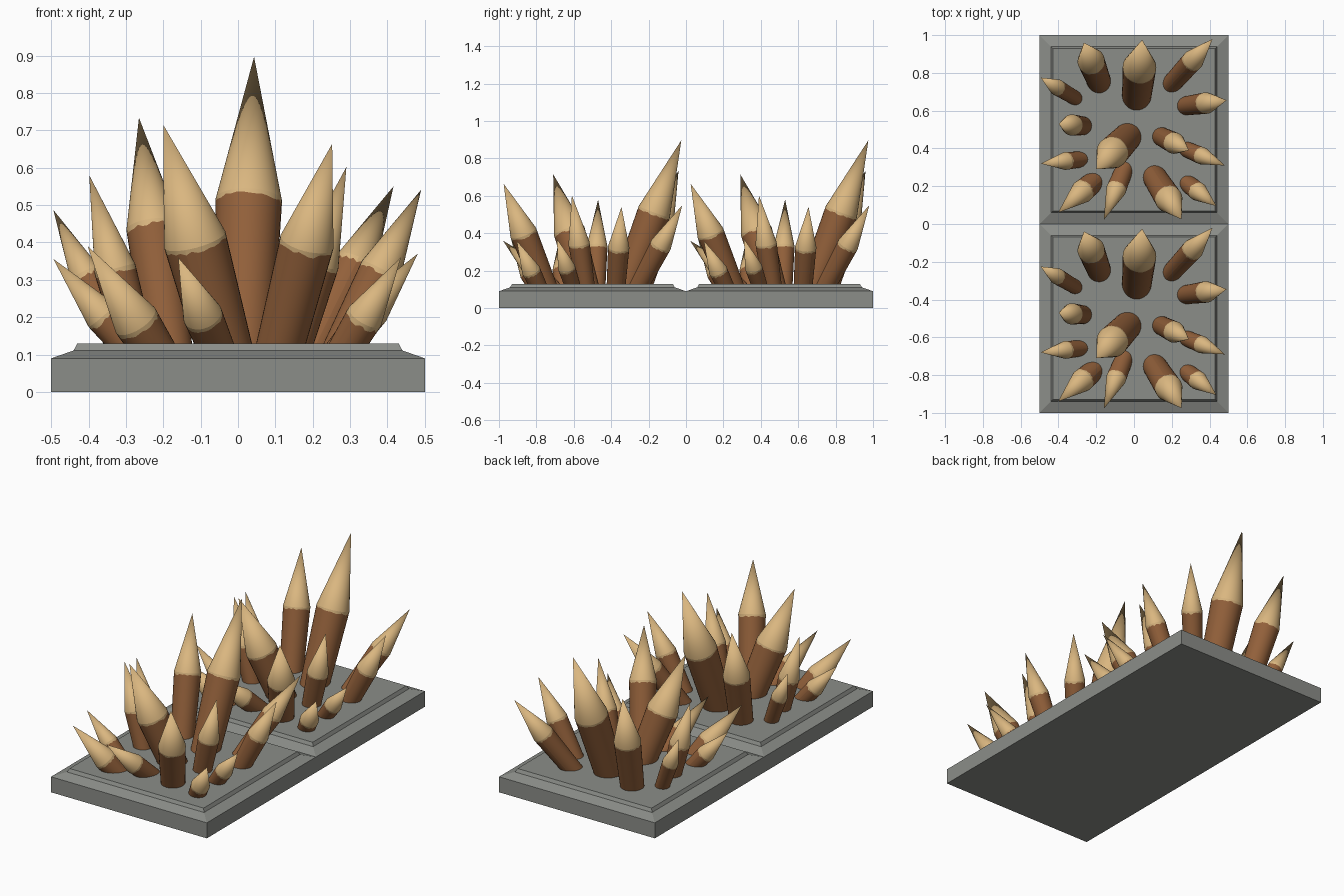
import bpy, bmesh, math, random
from mathutils import Vector

if "Cube" in bpy.data.objects:
    bpy.data.objects.remove(bpy.data.objects["Cube"])

random.seed(4)
SIDES = 32
PLATE_Z = 0.13


def material(name, rgb):
    m = bpy.data.materials.new(name)
    m.diffuse_color = (*rgb, 1)
    m.use_nodes = True
    m.node_tree.nodes["Principled BSDF"].inputs["Base Color"].default_value = m.diffuse_color
    return m


STONE = material("grey_stone", (0.26, 0.27, 0.25))
BARK = material("brown_bark", (0.29, 0.118, 0.043))
WOOD = material("pale_cut_wood", (0.70, 0.47, 0.215))


def make_mesh(name, bm, mats):
    bmesh.ops.recalc_face_normals(bm, faces=bm.faces)
    me = bpy.data.meshes.new(name)
    bm.to_mesh(me)
    bm.free()
    for m in mats:
        me.materials.append(m)
    return me


def place(name, me, y, smooth=False):
    ob = bpy.data.objects.new(name, me)
    ob.location = (0, y, 0)
    bpy.context.collection.objects.link(ob)
    if smooth:
        bpy.ops.object.select_all(action='DESELECT')
        ob.select_set(True)
        bpy.context.view_layer.objects.active = ob
        bpy.ops.object.shade_smooth_by_angle(angle=math.radians(12))


def bridge(bm, a, b, mat=0):
    n = len(a)
    for i in range(n):
        f = bm.faces.new((a[i], a[(i + 1) % n], b[(i + 1) % n], b[i]))
        f.material_index = mat


# Stone slab: square block, sloped rim, raised plate
def slab_mesh():
    bm = bmesh.new()
    rings = []
    for h, z in ((0.5, 0), (0.5, 0.09), (0.44, 0.111), (0.43, PLATE_Z)):
        rings.append([bm.verts.new((sx * h, sy * h, z))
                      for sx, sy in ((-1, -1), (1, -1), (1, 1), (-1, 1))])
    for a, b in zip(rings, rings[1:]):
        bridge(bm, a, b)
    bm.faces.new(rings[0])
    bm.faces.new(rings[-1])
    return make_mesh("stone_slab", bm, [STONE])


# Sharpened stake: bark shaft widening upward, ragged bark edge, pale point
def stake_mesh(base, tip, r, cone):
    base = Vector((base[0], base[1] - 0.5, PLATE_Z))
    tip = Vector((tip[0], tip[1] - 0.5, tip[2]))
    d = (tip - base).normalized()
    root = base - d * ((PLATE_Z - 0.07) / d.z)
    length = (tip - root).length
    u = d.cross(Vector((0, 1, 0))).normalized()
    v = d.cross(u)
    bm = bmesh.new()

    def ring(dist, rad, jag=0):
        out = []
        for i in range(SIDES):
            a = math.tau * i / SIDES
            s = dist + random.uniform(-jag, jag)
            out.append(bm.verts.new(root + d * s + (u * math.cos(a) + v * math.sin(a)) * rad))
        return out

    shoulder = length - cone
    low = ring(0, r * 0.86)
    edge = ring(shoulder - 0.012, r * 0.995, 0.005)
    top = ring(shoulder, r)
    bridge(bm, low, edge, 0)
    bridge(bm, edge, top, 1)
    apex = bm.verts.new(tip)
    for i in range(SIDES):
        bm.faces.new((top[i], top[(i + 1) % SIDES], apex)).material_index = 1
    bm.faces.new(low)
    return make_mesh("stake", bm, [BARK, WOOD])


# base (x, y), tip (x, y, z), radius, point length; y runs 0..1 across one slab
STAKES = [
    ((0.015, 0.685), (0.043, 0.975, 0.897), 0.089, 0.41),
    ((-0.187, 0.76), (-0.265, 0.96, 0.734), 0.072, 0.31),
    ((-0.04, 0.455), (-0.20, 0.29, 0.715), 0.085, 0.33),
    ((0.115, 0.24), (0.252, 0.025, 0.664), 0.073, 0.29),
    ((0.15, 0.46), (0.29, 0.39, 0.602), 0.057, 0.27),
    ((0.21, 0.755), (0.416, 0.98, 0.55), 0.057, 0.26),
    ((0.285, 0.627), (0.49, 0.655, 0.541), 0.057, 0.24),
    ((-0.275, 0.52), (-0.398, 0.53, 0.58), 0.056, 0.26),
    ((-0.317, 0.67), (-0.494, 0.775, 0.487), 0.043, 0.20),
    ((-0.30, 0.34), (-0.494, 0.32, 0.356), 0.047, 0.20),
    ((-0.235, 0.205), (-0.402, 0.06, 0.39), 0.062, 0.26),
    ((-0.063, 0.26), (-0.16, 0.022, 0.36), 0.053, 0.23),
    ((0.296, 0.205), (0.436, 0.095, 0.36), 0.050, 0.20),
    ((0.29, 0.39), (0.481, 0.31, 0.37), 0.046, 0.20),
]

# Two identical tiles, front and back
slab = slab_mesh()
stakes = [stake_mesh(*s) for s in STAKES]
for label, y in (("front", -0.5), ("back", 0.5)):
    place(label + "_stone_slab", slab, y)
    for i, me in enumerate(stakes, 1):
        place(f"{label}_stake_{i}", me, y, smooth=True)
